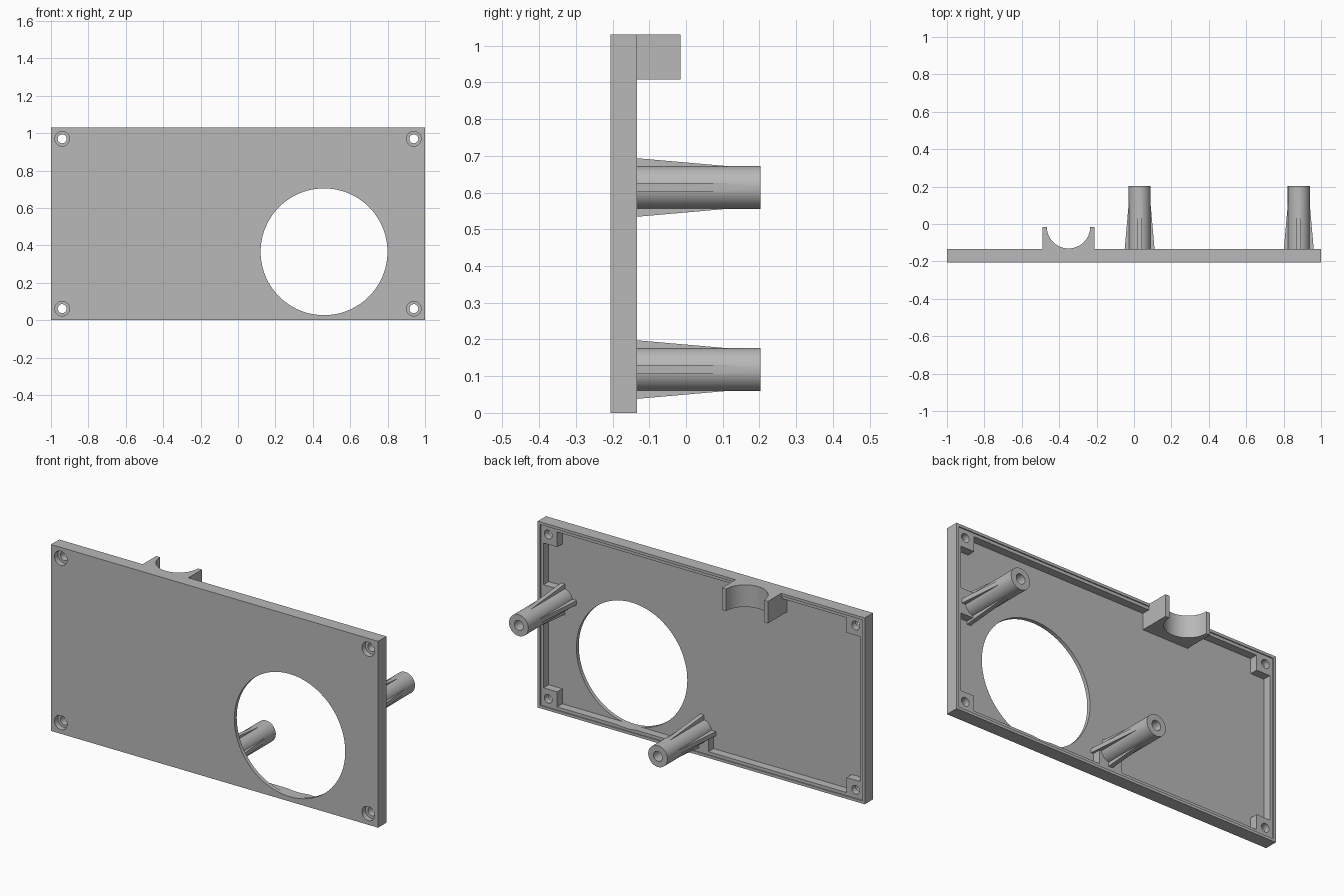
import bpy, bmesh, math
from mathutils import Matrix, Vector

if "Cube" in bpy.data.objects:
    bpy.data.objects.remove(bpy.data.objects["Cube"], do_unlink=True)

grey = bpy.data.materials.new("plain_grey")
grey.use_nodes = True
grey.diffuse_color = (0.48, 0.48, 0.48, 1)
grey.node_tree.nodes["Principled BSDF"].inputs["Base Color"].default_value = grey.diffuse_color

FRONT, FLOOR, LEDGE, LIP, TIP = -0.205, -0.184, -0.139, -0.133, 0.203
HEIGHT = 1.03


def finish(name, bm):
    bmesh.ops.recalc_face_normals(bm, faces=bm.faces)
    mesh = bpy.data.meshes.new(name)
    bm.to_mesh(mesh)
    bm.free()
    mesh.materials.append(grey)
    ob = bpy.data.objects.new(name, mesh)
    bpy.context.collection.objects.link(ob)
    return ob


def box(name, x, y, z):
    bm = bmesh.new()
    bmesh.ops.create_cube(bm, size=1)
    for v in bm.verts:
        v.co = [(a + b) / 2 + c * (b - a) for (a, b), c in zip((x, y, z), v.co)]
    return finish(name, bm)


def cylinder(name, x, z, radius, y0, y1, sides=48):
    bm = bmesh.new()
    turn = Matrix.Translation((x, (y0 + y1) / 2, z)) @ Matrix.Rotation(math.pi / 2, 4, 'X')
    bmesh.ops.create_cone(bm, cap_ends=True, segments=sides, radius1=radius,
                          radius2=radius, depth=y1 - y0, matrix=turn)
    return finish(name, bm)


def prism(name, points, direction):
    bm = bmesh.new()
    face = bm.faces.new([bm.verts.new(p) for p in points])
    new = bmesh.ops.extrude_face_region(bm, geom=[face])["geom"]
    bmesh.ops.translate(bm, vec=direction,
                        verts=[g for g in new if isinstance(g, bmesh.types.BMVert)])
    return finish(name, bm)


def combine(target, tool, operation):
    mod = target.modifiers.new(operation.lower(), 'BOOLEAN')
    mod.operation, mod.solver, mod.object = operation, 'EXACT', tool
    tool.hide_render = True
    bpy.context.view_layer.objects.active = target
    bpy.ops.object.modifier_apply(modifier=mod.name)
    bpy.data.objects.remove(tool, do_unlink=True)


def smooth(ob):
    bpy.ops.object.select_all(action='DESELECT')
    ob.select_set(True)
    bpy.context.view_layer.objects.active = ob
    bpy.ops.object.shade_smooth_by_angle(angle=math.radians(30))


# Tray: plate with a hollow back and a stepped rim
panel = box("panel", (-1, 1), (FRONT, LIP), (0, HEIGHT))
for inset, depth in ((0.015, LEDGE), (0.032, FLOOR)):
    combine(panel, box("pocket", (inset - 1, 1 - inset), (depth, 0),
                       (inset, HEIGHT - inset)), 'DIFFERENCE')

# Corner screw blocks
CORNER_IN, CORNER_OUT = 0.115, 0.015
for side in (-1, 1):
    xs = sorted((side * (1 - CORNER_IN), side * (1 - CORNER_OUT)))
    for zs in ((CORNER_OUT, CORNER_IN), (HEIGHT - CORNER_IN, HEIGHT - CORNER_OUT)):
        combine(panel, box("corner_block", xs, (FLOOR - 0.01, LEDGE), zs), 'UNION')

# Blocks tying the posts to the rim
combine(panel, box("bottom_block", (-0.04, 0.10), (FLOOR - 0.01, LEDGE), (0.015, 0.11)), 'UNION')
combine(panel, box("side_block", (0.885, 0.985), (FLOOR - 0.01, LEDGE), (0.545, 0.685)), 'UNION')

# Large round opening and the counterbored screw holes
combine(panel, cylinder("opening", 0.46, 0.366, 0.339, -0.3, 0, 96), 'DIFFERENCE')
for x in (-0.94, 0.94):
    for z in (0.062, HEIGHT - 0.06):
        combine(panel, cylinder("screw_hole", x, z, 0.024, -0.3, 0, 32), 'DIFFERENCE')
        combine(panel, cylinder("screw_head", x, z, 0.039, -0.3, -0.175, 32), 'DIFFERENCE')
smooth(panel)

# Half-round cradle at the top edge
CX, CY, R, HALF, STEPS = -0.35, -0.015, 0.116, 0.14, 32
arc = [(CX + R * math.cos(a), CY + R * math.sin(a), 0.908)
       for a in (-math.pi * i / STEPS for i in range(STEPS + 1))]
outline = arc + [(CX - HALF, CY, 0.908), (CX - HALF, FLOOR - 0.01, 0.908),
                 (CX + HALF, FLOOR - 0.01, 0.908), (CX + HALF, CY, 0.908)]
smooth(prism("cradle", outline, (0, 0, HEIGHT - 0.908)))


# Hollow posts with four tapered fins
def post(name, x, z):
    body = cylinder(name, x, z, 0.059, FLOOR - 0.01, TIP)
    for k in range(4):
        turn = Matrix.Translation((x, 0, z)) @ Matrix.Rotation(k * math.pi / 2, 4, 'Y')
        shape = [(0.04, FLOOR - 0.01), (0.085, FLOOR - 0.01), (0.058, 0.115), (0.04, 0.115)]
        points = [turn @ Vector((r, y, -0.012)) for r, y in shape]
        combine(body, prism("fin", points, turn.to_3x3() @ Vector((0, 0, 0.024))), 'UNION')
    combine(body, cylinder("bore", x, z, 0.027, -0.17, 0.3, 32), 'DIFFERENCE')
    smooth(body)


post("lower_post", 0.03, 0.118)
post("upper_post", 0.881, 0.614)
